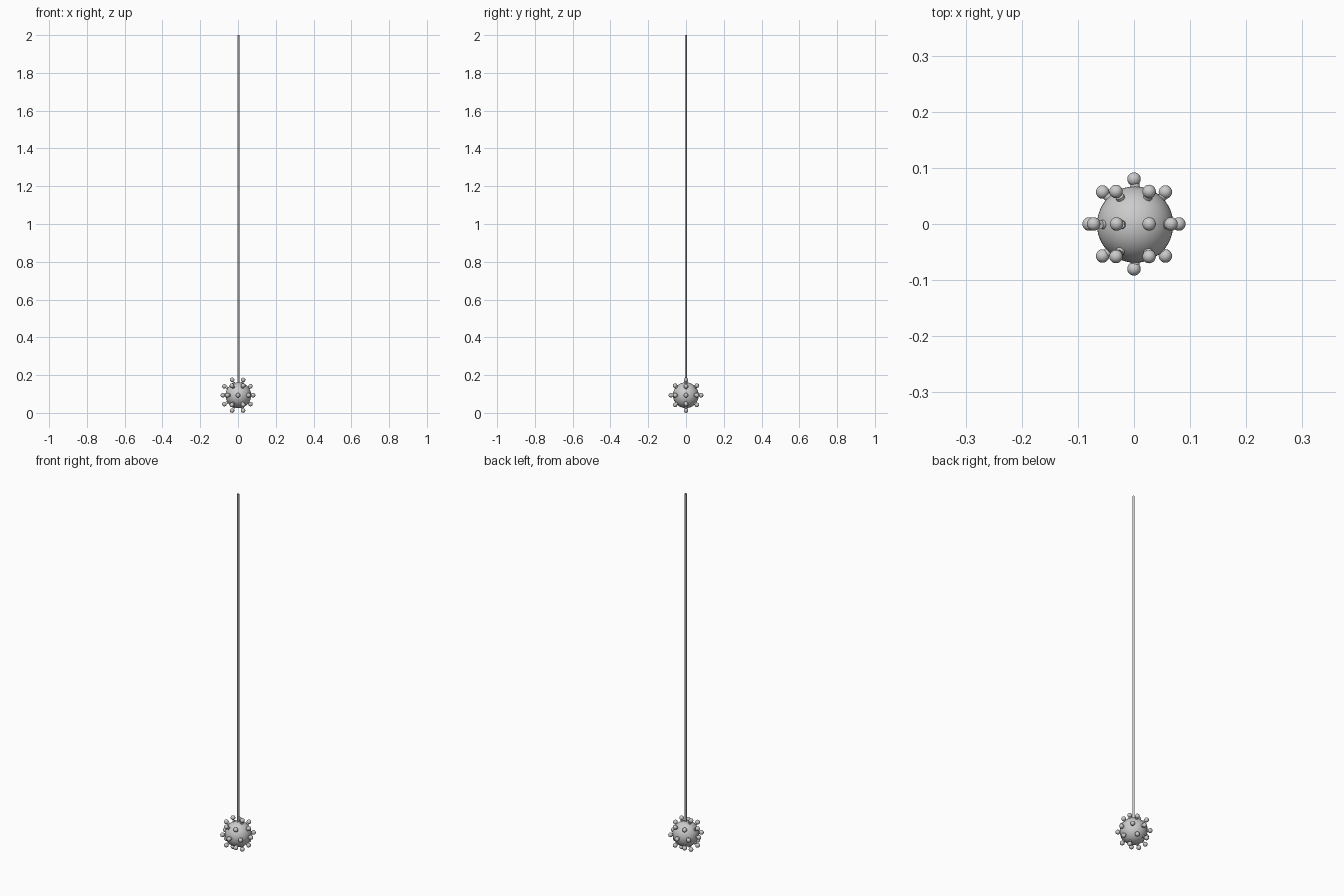
import bpy
from mathutils import Vector

if "Cube" in bpy.data.objects:
    bpy.data.objects.remove(bpy.data.objects["Cube"])

C = Vector((0, 0, 0.0935))        # centre of the bulb cluster
OFF = Vector((0.002, -0.001, 0))  # slight offset of globe and rod
R_GLOBE, R_BULB = 0.068, 0.012


def smooth(o, name):
    o.name = name
    bpy.ops.object.shade_smooth_by_angle()
    return o


def ball(name, loc, r, seg, rings):
    bpy.ops.mesh.primitive_uv_sphere_add(segments=seg, ring_count=rings, radius=r, location=loc)
    return smooth(bpy.context.object, name)


def rod(name, a, b, r, seg, caps='NGON'):
    d = b - a
    bpy.ops.mesh.primitive_cylinder_add(vertices=seg, radius=r, depth=d.length,
                                        location=(a + b) / 2, end_fill_type=caps)
    o = bpy.context.object
    o.rotation_euler = d.to_track_quat('Z', 'Y').to_euler()
    return smooth(o, name)


# globe and open-ended suspension tube
ball("globe", C + OFF, R_GLOBE, 48, 24)
rod("suspension_rod", C + OFF + Vector((0, 0, 0.066)), Vector((0, 0, 2)) + OFF, 0.0055, 16, 'NOTHING')

# bulb positions: ring in the front plane, front/back, side diagonals, upper and lower corners
spots = [(-0.08, 0, 0), (0.08, 0, 0), (0, -0.08, 0), (0, 0.08, 0)]
for s in (-1, 1):
    spots += [(-0.072, 0, s * 0.047), (0.066, 0, s * 0.047)]
    spots += [(-0.031, 0, s * 0.081), (0.027, 0, s * 0.081)]
    for t in (-1, 1):
        spots.append((s * 0.056, t * 0.057, 0))
        spots += [(-0.032, t * 0.058, s * 0.051), (0.027, t * 0.058, s * 0.051)]

for i, p in enumerate(spots):
    v = Vector(p)
    n = v.normalized()
    ball(f"bulb_{i}", C + v, R_BULB, 20, 12)
    # socket collar between globe and bulb
    rod(f"bulb_socket_{i}", C + OFF + n * 0.06, C + OFF + n * 0.073, 0.008, 16)
